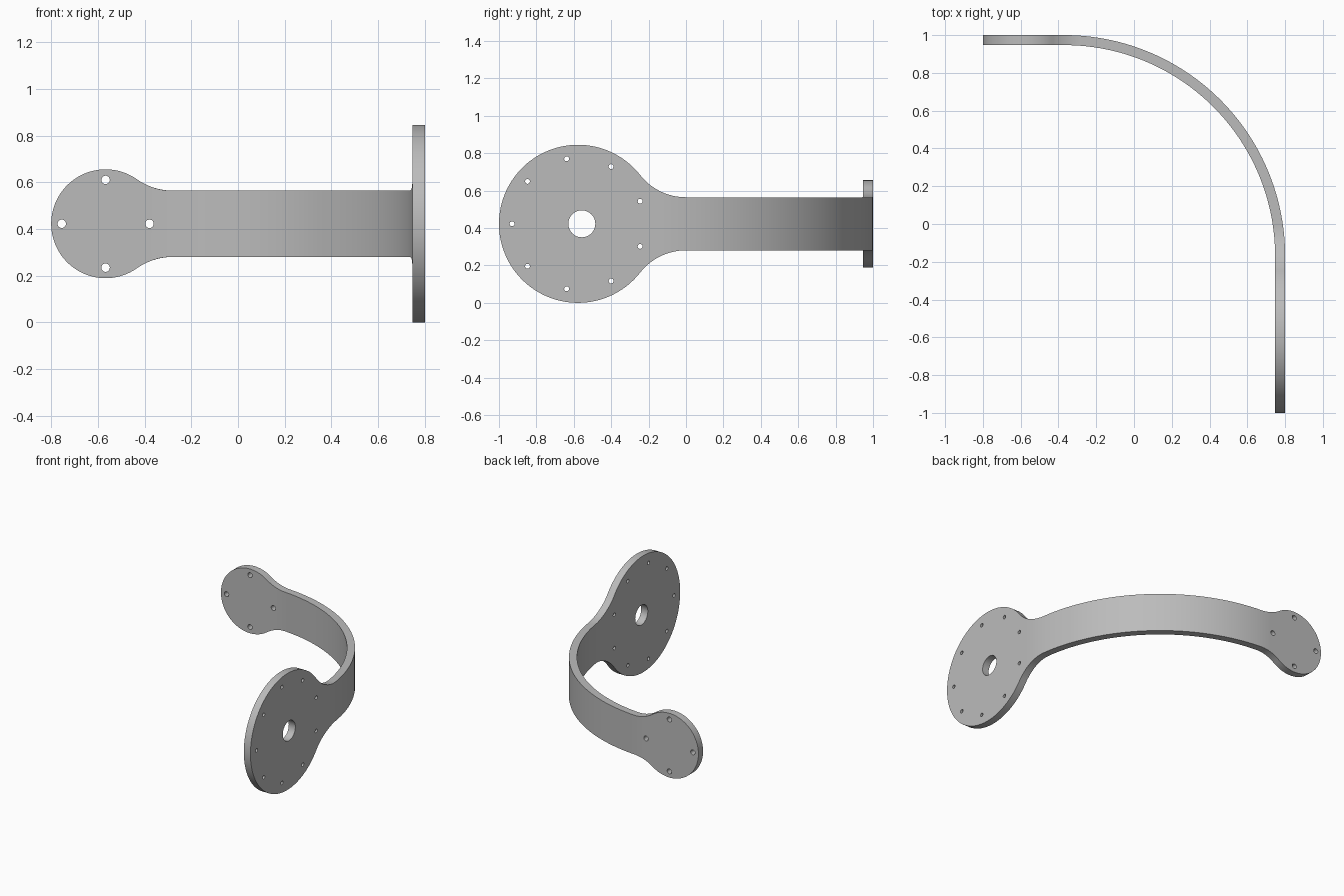
import bpy, bmesh
from math import pi, sin, cos, acos, sqrt, radians
from mathutils import Vector, Matrix

cube = bpy.data.objects.get("Cube")
if cube:
    bpy.data.objects.remove(cube, do_unlink=True)

THICK, BEND, MID_Z, BAND = 0.053, 1.17, 0.4225, 0.142
BEND_X, BEND_Y = 0.8 - BEND, 1.0 - BEND      # centre of the bend
RUN_A = BEND_X + 0.8                         # straight run at the small disc
ARC = BEND * pi / 2
TOTAL = RUN_A + ARC + BEND_Y + 1.0

grey = bpy.data.materials.new("grey metal")
grey.use_nodes = True
grey.diffuse_color = (0.5, 0.5, 0.5, 1)
grey.node_tree.nodes["Principled BSDF"].inputs["Base Color"].default_value = (0.5, 0.5, 0.5, 1)


def path(s):
    """Outer point and outward normal at a distance along the strip."""
    if s < RUN_A:
        return Vector((s - 0.8, 1, 0)), Vector((0, 1, 0))
    if s > RUN_A + ARC:
        return Vector((0.8, BEND_Y - (s - RUN_A - ARC), 0)), Vector((1, 0, 0))
    a = (s - RUN_A) / BEND
    n = Vector((sin(a), cos(a), 0))
    return Vector((BEND_X, BEND_Y, 0)) + n * BEND, n


def disc_end(radius, reach):
    """Distance and half height along a disc that blends into the band."""
    fillet = (reach**2 + BAND**2 - radius**2) / (2 * (radius - BAND))
    stop = acos(reach / (radius + fillet))
    pts = []
    for i in range(49):
        a = pi + (stop - pi) * i / 48
        pts.append((radius + radius * cos(a), radius * sin(a) if i else 0))
    sweep = pi / 2 - stop
    for i in range(1, 17):
        a = sweep * (1 - i / 16)
        pts.append((radius + reach - fillet * sin(a), BAND + fillet * (1 - cos(a))))
    return pts


# Strip with a disc at each end, bent through a quarter circle
small = disc_end(0.233, 0.288)
large = [(TOTAL - s, h) for s, h in reversed(disc_end(0.4225, 0.577))]
start, end = small[-1][0], large[0][0]
band = [(start + (end - start) * i / 60, BAND) for i in range(1, 60)]

bm = bmesh.new()
rings = []
for s, h in small + band + large:
    p, n = path(s)
    corners = [(p, h), (p, -h), (p - n * THICK, -h), (p - n * THICK, h)]
    rings.append([bm.verts.new((q.x, q.y, MID_Z + z)) for q, z in corners])
for a, b in zip(rings, rings[1:]):
    for i in range(4):
        j = (i + 1) % 4
        bm.faces.new((a[i], a[j], b[j], b[i]))
bmesh.ops.remove_doubles(bm, verts=bm.verts, dist=1e-5)
bmesh.ops.recalc_face_normals(bm, faces=bm.faces)
mesh = bpy.data.meshes.new("bent_bracket")
bm.to_mesh(mesh)
bm.free()
bracket = bpy.data.objects.new("bent_bracket", mesh)
bracket.data.materials.append(grey)
bpy.context.collection.objects.link(bracket)

# Bolt holes and centre bore
bm = bmesh.new()


def drill(x, y, z, radius, axis, sides=24):
    turn = Matrix.Rotation(pi / 2, 4, axis)
    bmesh.ops.create_cone(bm, cap_ends=True, segments=sides, radius1=radius, radius2=radius,
                          depth=0.2, matrix=Matrix.Translation((x, y, z)) @ turn)


for k in range(4):
    a = k * pi / 2
    drill(-0.567 + 0.188 * cos(a), 1 - THICK / 2, MID_Z + 0.188 * sin(a), 0.018, 'X')
for k in range(9):
    a = radians(20 + 40 * k)
    drill(0.8 - THICK / 2, -0.577 + 0.353 * cos(a), MID_Z + 0.353 * sin(a), 0.013, 'Y')
drill(0.8 - THICK / 2, -0.557, MID_Z, 0.072, 'Y', 48)
cut_mesh = bpy.data.meshes.new("hole_cutter")
bm.to_mesh(cut_mesh)
bm.free()
cut_mesh.materials.append(grey)
cutter = bpy.data.objects.new("hole_cutter", cut_mesh)
cutter.hide_render = True
bpy.context.collection.objects.link(cutter)

for o in bpy.context.selected_objects:
    o.select_set(False)
bracket.select_set(True)
bpy.context.view_layer.objects.active = bracket
mod = bracket.modifiers.new("holes", 'BOOLEAN')
mod.operation = 'DIFFERENCE'
mod.solver = 'EXACT'
mod.object = cutter
bpy.ops.object.modifier_apply(modifier=mod.name)
bpy.data.objects.remove(cutter, do_unlink=True)
bpy.ops.object.shade_smooth_by_angle(angle=radians(30))
